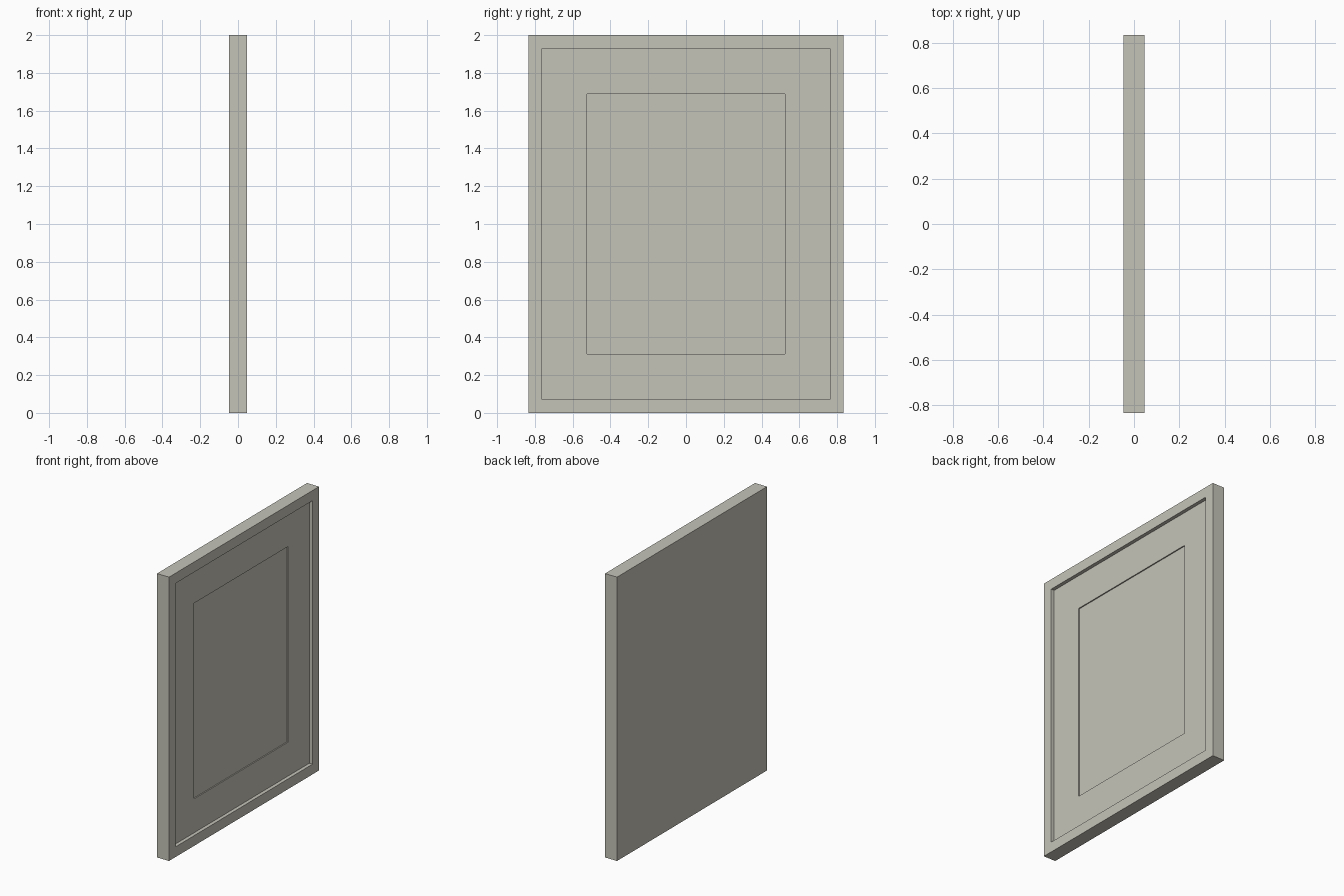
import bpy
import bmesh
from mathutils import Matrix, Vector

cube = bpy.data.objects.get("Cube")
if cube:
    bpy.data.objects.remove(cube, do_unlink=True)

# Overall sizes: the framed side faces +x
HEIGHT, WIDTH, DEPTH = 2.0, 1.67, 0.094
RIM = 0.072           # width of the frame border
MAT = 0.239           # width of the mat border
FRONT = DEPTH / 2
FLOOR = -0.01         # bottom of the frame's recess
MAT_FACE = FRONT - 0.025
PICTURE_FACE = MAT_FACE - 0.008

stone = bpy.data.materials.new("warm_grey")
stone.use_nodes = True
colour = (0.56, 0.55, 0.485, 1)
stone.diffuse_color = colour
stone.node_tree.nodes["Principled BSDF"].inputs["Base Color"].default_value = colour


def panel(name, margin, back, front, border=0, recess=0, through=False):
    """Flat box set in by margin; its front may be recessed or cut open inside a border."""
    bm = bmesh.new()
    size = Vector((front - back, WIDTH - 2 * margin, HEIGHT - 2 * margin))
    centre = Vector(((front + back) / 2, 0, HEIGHT / 2))
    bmesh.ops.create_cube(bm, size=1, matrix=Matrix.LocRotScale(centre, None, size))
    if border:
        face = max(bm.faces, key=lambda f: f.calc_center_median().x)
        bmesh.ops.inset_region(bm, faces=[face], thickness=border, use_even_offset=True)
        floor = bmesh.ops.extrude_discrete_faces(bm, faces=[face])["faces"]
        bmesh.ops.translate(bm, verts=list(floor[0].verts), vec=Vector((-recess, 0, 0)))
        if through:
            bmesh.ops.delete(bm, geom=floor, context="FACES_ONLY")
    bmesh.ops.recalc_face_normals(bm, faces=list(bm.faces))
    mesh = bpy.data.meshes.new(name)
    bm.to_mesh(mesh)
    bm.free()
    mesh.materials.append(stone)
    bpy.context.collection.objects.link(bpy.data.objects.new(name, mesh))


# Frame with a closed back and a recessed front
panel("frame", 0, -FRONT, FRONT, border=RIM, recess=FRONT - FLOOR)

# Mat lying in the recess, with a shallow window
panel("mat", RIM, FLOOR, MAT_FACE, border=MAT, recess=MAT_FACE - PICTURE_FACE, through=True)

# Blank picture panel filling the mat window
panel("picture_panel", RIM + MAT, FLOOR, PICTURE_FACE)
